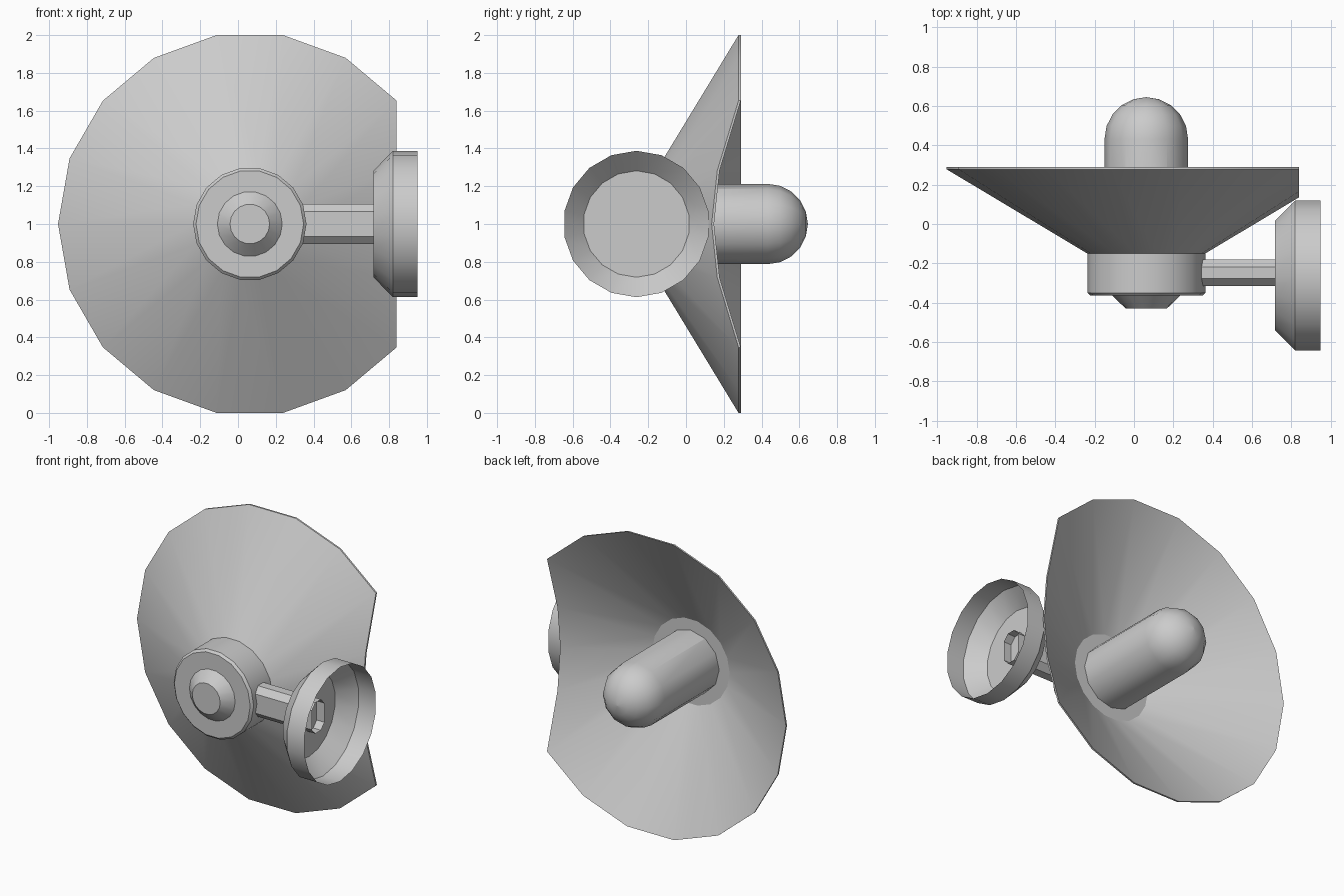
import bpy, bmesh
from math import cos, sin, pi, radians

if "Cube" in bpy.data.objects:
    bpy.data.objects.remove(bpy.data.objects["Cube"])

CX, CZ = 0.0625, 1.0      # lamp axis (along y)
PY = -0.2625              # wall plate axis (along x)


def finish(bm, name, smooth=True):
    bmesh.ops.recalc_face_normals(bm, faces=bm.faces)
    me = bpy.data.meshes.new(name)
    bm.to_mesh(me)
    bm.free()
    ob = bpy.data.objects.new(name, me)
    bpy.context.collection.objects.link(ob)
    if smooth:
        bpy.ops.object.select_all(action='DESELECT')
        ob.select_set(True)
        bpy.context.view_layer.objects.active = ob
        bpy.ops.object.shade_smooth_by_angle(angle=radians(30))
    return ob


def bridge(bm, a, b):
    n = len(a)
    for i in range(n):
        bm.faces.new((a[i], a[(i + 1) % n], b[(i + 1) % n], b[i]))


def lathe(profile, n, place, start=False, end=False, closed=False):
    """Spin (radius, along) points; place maps (u, v, along) to 3D."""
    bm = bmesh.new()
    rings = [[bm.verts.new(place(r * cos(2 * pi * i / n), r * sin(2 * pi * i / n), t))
              for i in range(n)] for r, t in profile]
    for a, b in zip(rings, rings[1:]):
        bridge(bm, a, b)
    if closed:
        bridge(bm, rings[-1], rings[0])
    if start:
        bm.faces.new(rings[0])
    if end:
        bm.faces.new(rings[-1])
    return bm


def on_lamp(u, v, t):
    return (CX + u, t, CZ + v)


def on_plate(u, v, t):
    return (t, PY + v, CZ + u)


# Conical shade, trimmed flat on the wall side
bm = lathe([(0.30, -0.15), (1.0154, 0.278), (1.0154, 0.29), (0.29, -0.142)],
           18, on_lamp, closed=True)
bmesh.ops.recalc_face_normals(bm, faces=bm.faces)
bmesh.ops.bisect_plane(bm, geom=bm.verts[:] + bm.edges[:] + bm.faces[:],
                       plane_co=(0.84, 0, 0), plane_no=(1, 0, 0),
                       dist=0.003, clear_outer=True)
bmesh.ops.holes_fill(bm, edges=[e for e in bm.edges if e.is_boundary], sides=0)
finish(bm, "shade")

# Hub behind the shade
finish(lathe([(0.30, -0.142), (0.30, -0.35), (0.285, -0.365)], 18, on_lamp, True, True), "hub")

# Tapered cap on the hub
finish(lathe([(0.175, -0.362), (0.105, -0.43)], 18, on_lamp, True, True), "hub_cap")

# Bulb with domed end
R, base = 0.2125, 0.4325
dome = [(R * cos(a), base + R * sin(a)) for a in (radians(d) for d in (0, 18, 36, 54, 72))]
finish(lathe([(R, -0.142)] + dome + [(0.002, base + R)], 12, on_lamp, True, True), "bulb")

# Open wall plate: floor, flare and rim
finish(lathe([(0.282, 0.717), (0.3875, 0.82), (0.3875, 0.95)], 18, on_plate, start=True), "wall_plate")

# Octagonal tube arm, its open end showing inside the plate
section = [(0.0675, 0.065), (0.03, 0.105)]
quad = section + [(-y, z) for y, z in reversed(section)]
ring = quad + [(-y, -z) for y, z in quad]
bm = bmesh.new()
loops = [[bm.verts.new((x, -0.2475 + y, CZ + z)) for y, z in ring] for x in (0.33, 0.775)]
bridge(bm, *loops)
finish(bm, "arm", smooth=False)
